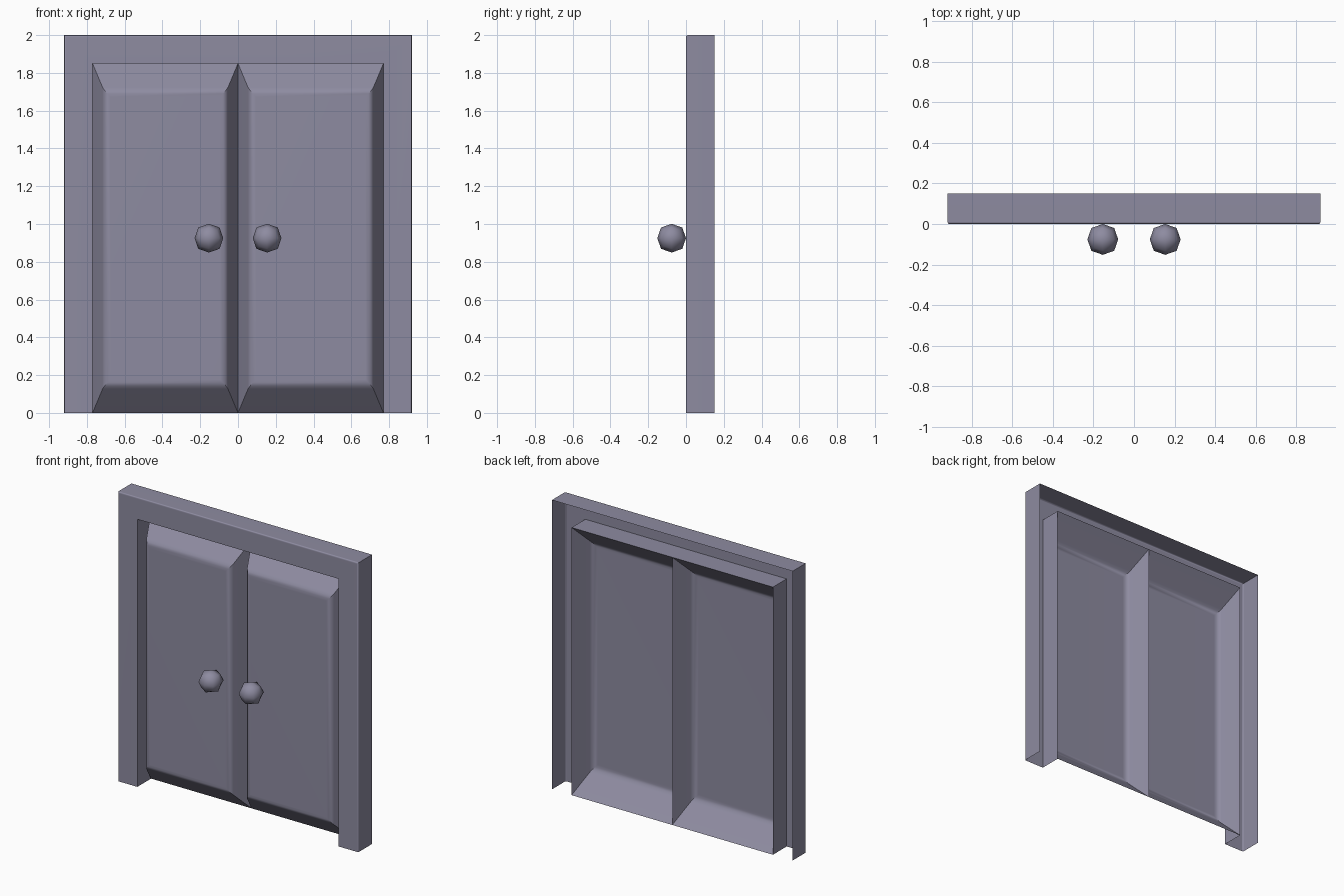
import bpy, bmesh, math

if "Cube" in bpy.data.objects:
    bpy.data.objects.remove(bpy.data.objects["Cube"])

DEPTH = 0.15
HALF_W, HEIGHT = 0.92, 2.0
OPEN_W, OPEN_H = 0.77, 1.85

paint = bpy.data.materials.new("slate_paint")
paint.diffuse_color = (0.27, 0.26, 0.355, 1)
paint.use_nodes = True
paint.node_tree.nodes["Principled BSDF"].inputs["Base Color"].default_value = paint.diffuse_color


def finish(name, bm, angle, location=(0, 0, 0), weighted=True):
    mesh = bpy.data.meshes.new(name)
    bm.to_mesh(mesh)
    bm.free()
    mesh.materials.append(paint)
    obj = bpy.data.objects.new(name, mesh)
    bpy.context.collection.objects.link(obj)
    obj.location = location
    bpy.ops.object.select_all(action='DESELECT')
    obj.select_set(True)
    bpy.context.view_layer.objects.active = obj
    bpy.ops.object.shade_smooth_by_angle(angle=math.radians(angle))
    if weighted:
        mod = obj.modifiers.new("weighted_normals", 'WEIGHTED_NORMAL')
        mod.keep_sharp = True
    return obj


def make_frame():
    # Section as (inset, y): outer side, rounded front corner, front face, jamb
    r = 0.01
    section = [(0, DEPTH)]
    for i in range(4):
        a = math.radians(30 * i)
        section.append((r - r * math.cos(a), r - r * math.sin(a)))
    inset = HALF_W - OPEN_W
    section += [(inset, 0), (inset, DEPTH)]

    # Sweep up one side, across the top and down the other; back and feet open
    bm = bmesh.new()
    rails = []
    for d, y in section:
        w, h = HALF_W - d, HEIGHT - d
        rails.append([bm.verts.new((x, y, z))
                      for x, z in ((-w, 0), (-w, h), (w, h), (w, 0))])
    for a, b in zip(rails, rails[1:]):
        for i in range(3):
            bm.faces.new((a[i], b[i], b[i + 1], a[i + 1]))
    finish("door_frame", bm, 40)


def make_door(name, x):
    # Open-backed panel with four sloping sides
    w, slope_x, slope_z = OPEN_W / 2, 0.065, 0.148
    bm = bmesh.new()

    def rect(dx, dz, y):
        return [bm.verts.new((sx * (w - dx), y, z)) for sx, z in
                ((-1, dz), (1, dz), (1, OPEN_H - dz), (-1, OPEN_H - dz))]

    outer = rect(0, 0, DEPTH)
    inner = rect(slope_x, slope_z, 0)
    panel = bm.faces.new(inner)
    for i in range(4):
        j = (i + 1) % 4
        bm.faces.new((outer[i], outer[j], inner[j], inner[i]))
    # Soften the panel border
    bmesh.ops.bevel(bm, geom=list(panel.edges), offset=0.03, segments=3,
                    profile=0.5, affect='EDGES')
    finish(name, bm, 35, (x, 0, 0))


def make_knob(name, x):
    # Cube split once and rounded off to a low-poly ball
    r = 0.076
    bm = bmesh.new()
    bmesh.ops.create_cube(bm, size=2)
    bmesh.ops.subdivide_edges(bm, edges=bm.edges[:], cuts=1, use_grid_fill=True)
    # Pull-in by kind: face centre, edge middle, corner
    pull = {1: 1.0, 2: 0.74, 3: 0.556}
    for v in bm.verts:
        v.co *= r * pull[sum(abs(c) > 0.5 for c in v.co)]
    finish(name, bm, 80, (x, -0.076, 0.925), weighted=False)


make_frame()
for side, s in (("left", -1), ("right", 1)):
    make_door(side + "_door", s * OPEN_W / 2)
    make_knob(side + "_knob", s * 0.154)
